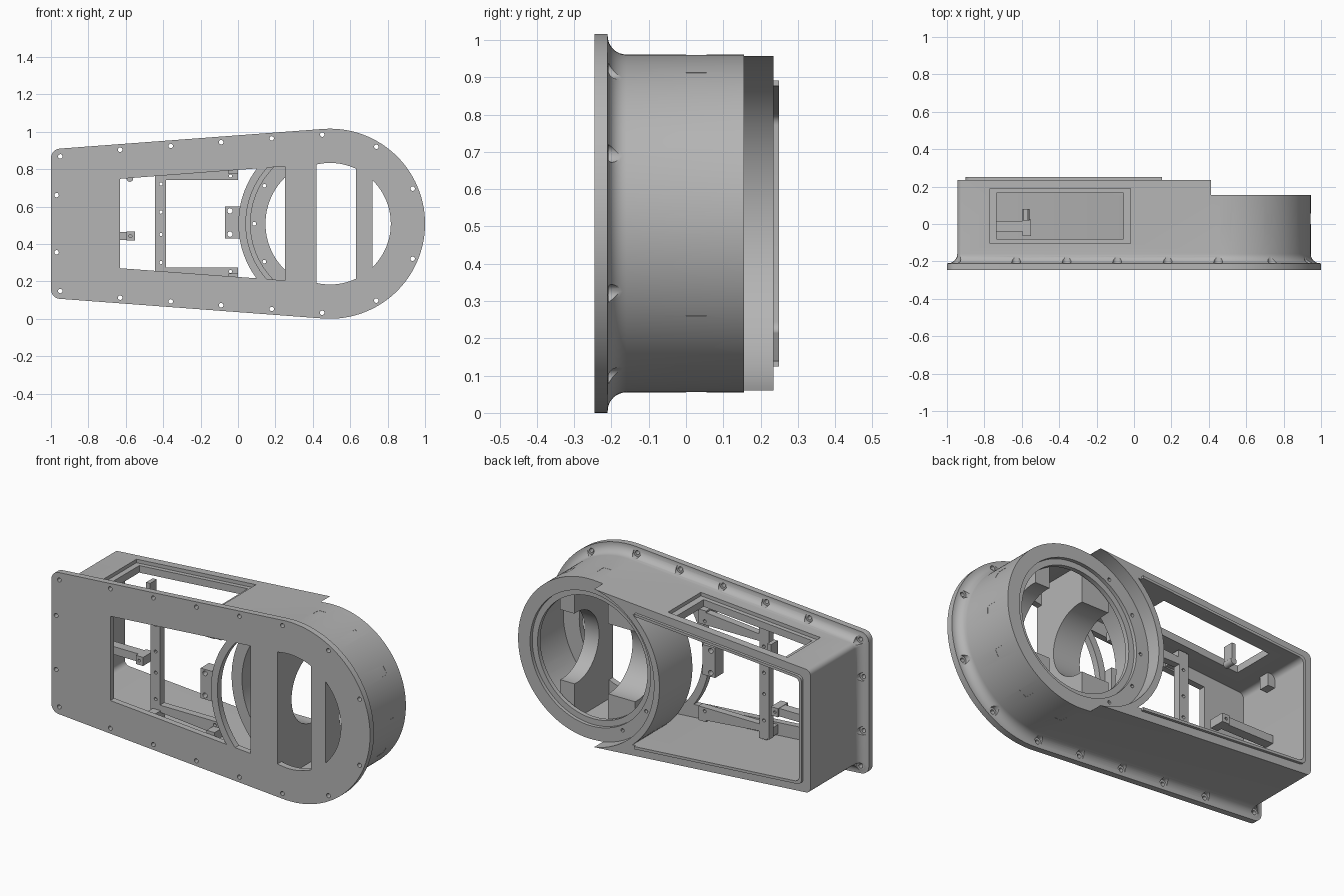
import bpy, bmesh
from math import sin, cos, pi, radians

if "Cube" in bpy.data.objects:
    bpy.data.objects.remove(bpy.data.objects["Cube"], do_unlink=True)

grey = bpy.data.materials.new("matte grey")
grey.use_nodes = True
grey.diffuse_color = (0.46, 0.46, 0.46, 1)
grey.node_tree.nodes["Principled BSDF"].inputs["Base Color"].default_value = (0.46, 0.46, 0.46, 1)

CX, CZ, R, TILT = 0.492, 0.508, 0.508, 0.0745


# ---- helpers ----
def loft(name, rings):
    """Closed solid through matching (y, [(x, z), ...]) sections."""
    bm = bmesh.new()
    loops = [[bm.verts.new((x, y, z)) for x, z in pts] for y, pts in rings]
    n = len(loops[0])
    for a, b in zip(loops, loops[1:]):
        for i in range(n):
            j = (i + 1) % n
            bm.faces.new((a[i], a[j], b[j], b[i]))
    bm.faces.new(loops[0])
    bm.faces.new(loops[-1])
    bmesh.ops.recalc_face_normals(bm, faces=bm.faces)
    me = bpy.data.meshes.new(name)
    bm.to_mesh(me)
    bm.free()
    me.materials.append(grey)
    ob = bpy.data.objects.new(name, me)
    bpy.context.collection.objects.link(ob)
    return ob


def prism(name, pts, y0, y1):
    return loft(name, [(y0, pts), (y1, pts)])


def circle(x, z, r, n=96):
    return [(x + r * cos(2 * pi * i / n), z + r * sin(2 * pi * i / n)) for i in range(n)]


def disc(name, r, y0, y1, x=CX, z=CZ, n=96):
    return prism(name, circle(x, z, r, n), y0, y1)


def box(name, x0, x1, y0, y1, z0, z1):
    return prism(name, [(x0, z0), (x1, z0), (x1, z1), (x0, z1)], y0, y1)


def edge_z(x, off):
    """Height above the centre line of the sloping side, inset by off."""
    return (R - off + sin(TILT) * (x - CX)) / cos(TILT)


def outline(off, rc):
    """Tapered body outline: big round end, two small rounded corners."""
    xc = -1 + off + rc
    zc = edge_z(xc, off + rc)
    top = [(CX + (R - off) * cos(a), (R - off) * sin(a))
           for a in [(pi / 2 + TILT) * i / 40 for i in range(41)]]
    top += [(xc + rc * cos(a), zc + rc * sin(a))
            for a in [pi / 2 + TILT + (pi / 2 - TILT) * i / 8 for i in range(9)]]
    low = [(x, -z) for x, z in reversed(top[1:])]
    return [(x, CZ + z) for x, z in top + low]


def boolean(ob, others, op="DIFFERENCE"):
    """Apply boolean operands one by one and discard them."""
    bpy.ops.object.select_all(action="DESELECT")
    bpy.context.view_layer.objects.active = ob
    ob.select_set(True)
    for cut in others:
        cut.hide_render = True
        mod = ob.modifiers.new("cut", "BOOLEAN")
        mod.operation, mod.solver, mod.object = op, "EXACT", cut
        bpy.ops.object.modifier_apply(modifier=mod.name)
        bpy.data.objects.remove(cut, do_unlink=True)
    return ob


def opening(y0, y1, grow=0.0):
    """Tapered front opening."""
    g = grow
    return prism("cutter", [(-0.63 - g, 0.27 - g), (0.25, 0.205 - g),
                            (0.25, 0.815 + g), (-0.63 - g, 0.748 + g)], y0, y1)


# ---- shell: flange, fillet and tapered wall ----
rings = [(-0.245, outline(0, 0.05)), (-0.21, outline(0, 0.05))]
for i in range(9):
    a = pi / 2 * i / 8
    rings.append((-0.21 + 0.05 * (1 - cos(a)), outline(0.005 + 0.05 * sin(a), 0.045 - 0.015 * sin(a))))
rings.append((0.235, outline(0.055, 0.03)))
shell = loft("housing_shell", rings)

# cavity and stepped round end
boolean(shell, [prism("cutter", outline(0.115, 0.03), -0.21, 0.4),
                disc("cutter", 0.425, -0.21, 0.11),
                disc("cutter", 0.4555, 0.155, 0.4),
                opening(-0.3, -0.15)])

# round front hole leaves vertical bars standing
for x0, x1 in ((0.42, 0.63), (0.72, 0.9)):
    hole = boolean(disc("cutter", 0.325, -0.3, -0.15), [box("c", x0, x1, -0.4, 0, 0, 1)], "INTERSECT")
    boolean(shell, [hole])

# top window with recessed rim
rim = [(x, CZ + edge_z(x, 0.055) + d) for x, d in ((-0.77, -0.02), (-0.02, -0.02), (-0.02, 0.1), (-0.77, 0.1))]
boolean(shell, [prism("cutter", rim, -0.105, 0.19),
                box("cutter", -0.735, -0.055, -0.08, 0.165, 0.7, 1.1)])

# square vents around the round end
for k in range(-3, 4):
    a = radians(30 * k)
    c, s = cos(a), sin(a)
    quad = [(CX + u * c - v * s, CZ + u * s + v * c)
            for u, v in ((0.38, -0.025), (0.52, -0.025), (0.52, 0.025), (0.38, 0.025))]
    boolean(shell, [prism("cutter", quad, 0, 0.055)])

# flange screw holes with counterbores in the fillet
holes = [(-0.95, 0.36), (-0.97, 0.153)]
holes += [(x, edge_z(x, 0.03)) for x in (-0.63, -0.36, -0.09, 0.18, 0.45)]
holes += [(CX + 0.48 * cos(radians(d)), 0.48 * sin(radians(d))) for d in (59, 23)]
for x, z in holes:
    for s in (1, -1):
        boolean(shell, [disc("cutter", 0.012, -0.3, -0.15, x, CZ + s * z, 16),
                        disc("cutter", 0.024, -0.208, -0.14, x, CZ + s * z, 20)])

# ---- lip around the rear opening ----
lip = prism("rear_lip", outline(0.1, 0.03), 0.2, 0.25)
boolean(lip, [prism("cutter", outline(0.115, 0.03), 0.1, 0.4),
              box("cutter", 0.15, 1.2, 0.1, 0.4, -0.2, 1.2),
              disc("cutter", 0.4555, 0.1, 0.4)])

# ---- round collar with stepped rear ring ----
collar = disc("rear_collar", 0.49, -0.06, 0.235)
boolean(collar, [prism("cutter", outline(0.056, 0.03), -0.2, 0.4)], "INTERSECT")
boolean(collar, [disc("cutter", 0.4555, 0.155, 0.4),
                 disc("cutter", 0.425, -0.2, 0.11),
                 disc("cutter", 0.345, 0, 0.4),
                 disc("cutter", 0.378, 0.135, 0.4)])
for k in range(12):
    a = radians(30 * k)
    boolean(collar, [disc("cutter", 0.01, 0, 0.3, CX + 0.405 * cos(a), CZ + 0.405 * sin(a), 12)])

# ---- thin arc in the front opening ----
arc = disc("front_arc", 0.49, -0.245, -0.21)
boolean(arc, [disc("cutter", 0.45, -0.4, 0)])
boolean(arc, [opening(-0.3, -0.1, 0.01)], "INTERSECT")

# ---- webs behind the vertical bars, scooped in the middle ----
webs = []
for name, x0, x1 in (("inner_web", 0.25, 0.42), ("outer_web", 0.63, 0.72)):
    web = boolean(box(name, x0, x1, -0.22, 0.1, 0, 1.02), [disc("cutter", 0.43, -0.4, 0.3)], "INTERSECT")
    scoop = disc("cutter", 0.2, -0.5, 0.5, 0, 0, 64)
    scoop.rotation_euler = (0, 0, pi / 2)
    scoop.location = (x0, 0.08, CZ)
    bpy.context.view_layer.update()
    webs.append(boolean(web, [scoop]))

# ---- inner mounting frame ----
post = box("frame_post", -0.445, -0.385, -0.15, -0.11, 0.2, 0.82)
boolean(post, [disc("cutter", 0.009, -0.3, 0, -0.412, z, 12) for z in (0.3, 0.45, 0.57, 0.72)])
frame = [post]
for name, s in (("upper_rail", 1), ("lower_rail", -1)):
    pts = [(-0.44, CZ + s * 0.235), (0.0, CZ + s * 0.235), (0.0, CZ + s * 0.31), (-0.44, CZ + s * 0.27)]
    rail = prism(name, pts, -0.15, -0.11)
    boolean(rail, [disc("cutter", 0.009, -0.3, 0, -0.04, CZ + s * 0.255, 12)])
    frame.append(rail)
    for x in (-0.43, -0.05):
        frame.append(box("rail_foot", x, x + 0.05, -0.21, -0.11, CZ + s * 0.29 - 0.025, CZ + s * 0.29 + 0.025))

# ---- small brackets ----
tab = box("arc_bracket", -0.07, 0.01, -0.235, -0.16, 0.43, 0.6)
boolean(tab, [disc("cutter", 0.014, -0.3, 0, -0.043, z, 16) for z in (0.452, 0.577)])
arm = box("side_arm", -0.91, -0.55, -0.04, 0.015, 0.42, 0.465)
arm_end = box("arm_end", -0.595, -0.55, -0.065, 0.025, 0.418, 0.467)
boolean(arm_end, [disc("cutter", 0.008, -0.2, 0.2, -0.575, 0.442, 12)])
block = box("corner_block", -0.9, -0.84, -0.03, 0.03, 0.73, 0.82)
peg = disc("top_peg", 0.018, 0.02, 0.08, -0.578, 0.75, 20)
peg_stem = box("peg_stem", -0.59, -0.566, 0.02, 0.08, 0.75, 0.85)

# ---- smooth rounded walls, keep edges crisp ----
bpy.ops.object.select_all(action="DESELECT")
for ob in [shell, lip, collar, arc, peg, tab, arm_end] + webs + frame:
    ob.select_set(True)
bpy.context.view_layer.objects.active = shell
bpy.ops.object.shade_smooth_by_angle(angle=radians(30))
